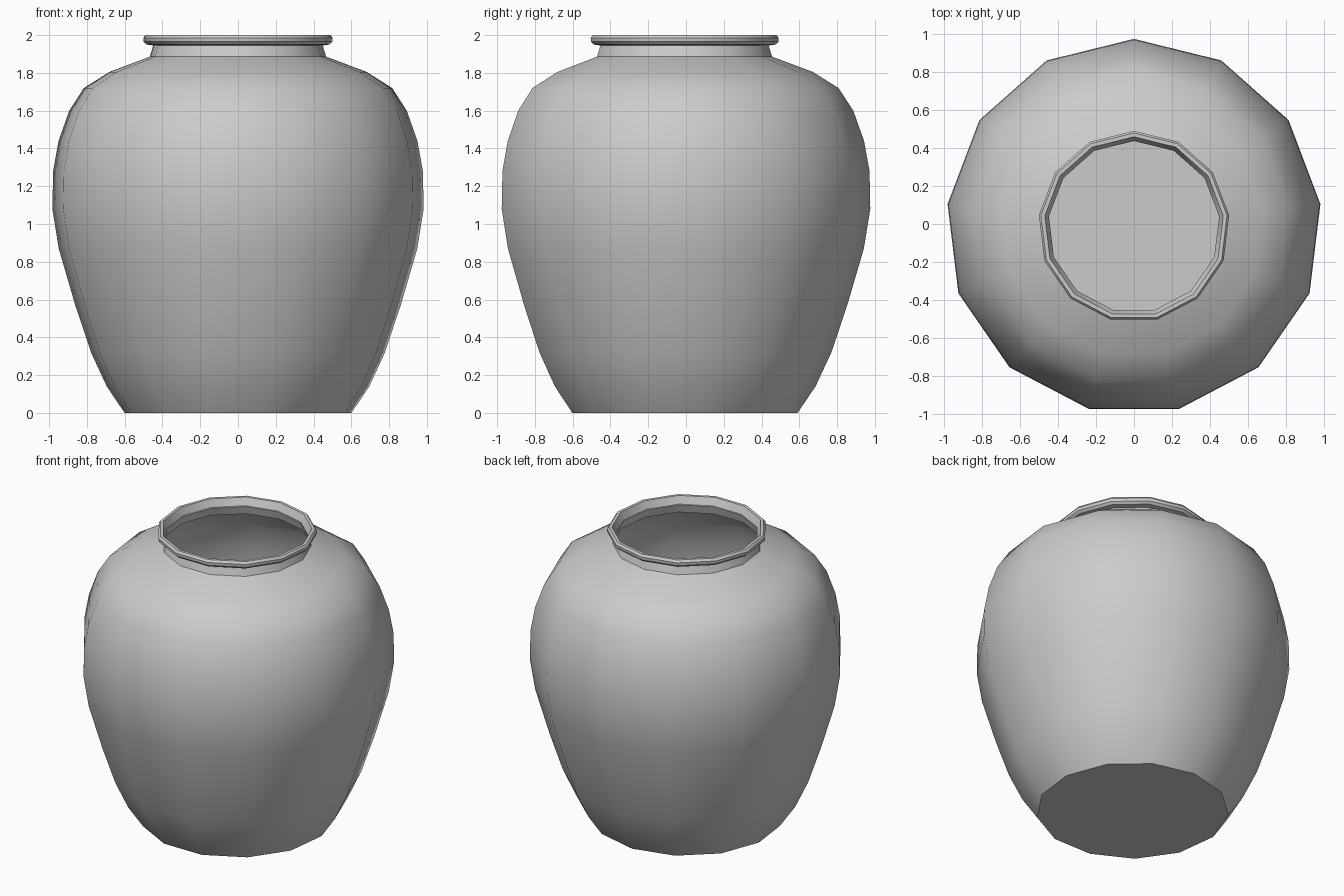
import bpy, bmesh, math

if "Cube" in bpy.data.objects:
    bpy.data.objects.remove(bpy.data.objects["Cube"])

SIDES = 13
# a vertex points to the back; shift so the 13-gon's bounds are centred in y
Y_SHIFT = -0.99 * (1 - math.cos(math.pi / SIDES)) / 2


def lathe(name, profile, floor=False):
    bm = bmesh.new()
    rings = []
    for r, z in profile:
        ring = []
        for i in range(SIDES):
            a = math.pi / 2 + 2 * math.pi * i / SIDES
            ring.append(bm.verts.new((r * math.cos(a), r * math.sin(a) + Y_SHIFT, z)))
        rings.append(ring)
    for lo, hi in zip(rings, rings[1:]):
        for i in range(SIDES):
            j = (i + 1) % SIDES
            bm.faces.new((lo[i], lo[j], hi[j], hi[i]))
    if floor:
        bm.faces.new(rings[0][::-1])
    mesh = bpy.data.meshes.new(name)
    bm.to_mesh(mesh)
    bm.free()
    obj = bpy.data.objects.new(name, mesh)
    bpy.context.collection.objects.link(obj)
    bpy.ops.object.select_all(action='DESELECT')
    obj.select_set(True)
    bpy.context.view_layer.objects.active = obj
    bpy.ops.object.shade_smooth_by_angle(angle=math.radians(30))
    return obj


# thin-walled jar: body, shoulder, neck and rolled rim in one profile
lathe("jar", [
    # body
    (0.605, 0.0), (0.70, 0.14), (0.784, 0.32), (0.868, 0.57), (0.956, 0.87),
    (0.99, 1.08), (0.986, 1.28), (0.957, 1.44), (0.90, 1.60), (0.822, 1.72),
    (0.686, 1.805), (0.47, 1.886),
    # neck
    (0.452, 1.945),
    # rim
    (0.488, 1.95), (0.503, 1.965), (0.505, 1.985), (0.494, 2.0),
    (0.474, 2.0), (0.452, 1.95),
], floor=True)
